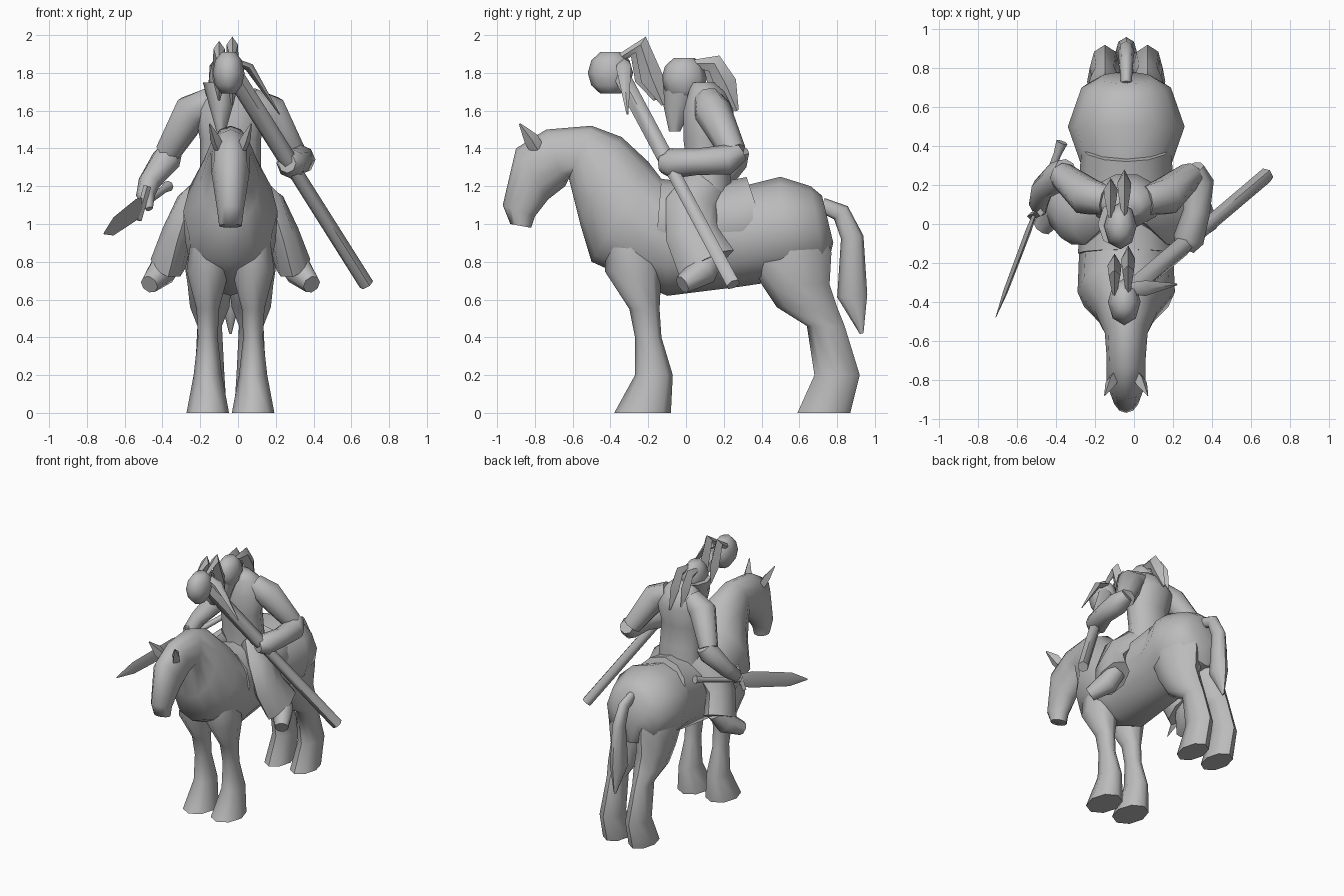
import bpy
import bmesh
from math import sin, cos, tau, radians, sqrt
from mathutils import Vector

default = bpy.data.objects.get("Cube")
if default:
    bpy.data.objects.remove(default, do_unlink=True)

# Centre line shared by horse and rider
MIDDLE = Vector((-.04, 0, 0))
SIDEWAYS = Vector((1, 0, 0))
UPWARD = Vector((0, 0, 1))

grey = bpy.data.materials.new("plain grey")
grey.use_nodes = True
grey.diffuse_color = (.5, .5, .5, 1)
shader = grey.node_tree.nodes["Principled BSDF"]
shader.inputs["Base Color"].default_value = grey.diffuse_color


def oval(centre, across, other, sides):
    """Closed ring of points spanned by two half axes."""
    ring = []
    for step in range(sides):
        angle = tau * step / sides
        ring.append(MIDDLE + centre + across * cos(angle) + other * sin(angle))
    return ring


def skin(name, rings):
    """Bridge rings of points into one closed, smoothly shaded object."""
    bm = bmesh.new()
    loops = [[bm.verts.new(point) for point in ring] for ring in rings]
    for lower, upper in zip(loops, loops[1:]):
        for step in range(len(lower)):
            following = (step + 1) % len(lower)
            bm.faces.new((lower[step], lower[following], upper[following], upper[step]))
    bm.faces.new(loops[0])
    bm.faces.new(loops[-1])
    bmesh.ops.recalc_face_normals(bm, faces=bm.faces)
    mesh = bpy.data.meshes.new(name)
    bm.to_mesh(mesh)
    bm.free()
    mesh.materials.append(grey)
    part = bpy.data.objects.new(name, mesh)
    bpy.context.collection.objects.link(part)
    bpy.ops.object.select_all(action="DESELECT")
    part.select_set(True)
    bpy.context.view_layer.objects.active = part
    bpy.ops.object.shade_smooth_by_angle(angle=radians(60))


def tube(name, path, sides=8, flat=1, side=1, level=False):
    """Tube through points of x, y, z and radius, with x measured from the centre line.

    flat scales the sideways thickness, side mirrors it, level keeps rings horizontal.
    """
    points = [Vector((side * x, y, z)) for x, y, z, radius in path]
    rings = []
    for index, point in enumerate(points):
        before = points[max(index - 1, 0)]
        after = points[min(index + 1, len(points) - 1)]
        along = UPWARD if level else (after - before).normalized()
        across = (SIDEWAYS - along * along.dot(SIDEWAYS)).normalized()
        other = along.cross(across)
        radius = path[index][-1]
        rings.append(oval(point, across * radius * flat, other * radius, sides))
    skin(name, rings)


def rod(name, start, end, stations, **options):
    """Straight tube given by its ends and pairs of fraction and radius."""
    start, end = Vector(start), Vector(end)
    path = [(*start.lerp(end, fraction), radius) for fraction, radius in stations]
    tube(name, path, **options)


def crested_helmet(name, x, y, z, rise):
    """Rounded helmet with two plumes trailing behind it, lifted by rise."""
    dome = []
    for height in (-1, -.6, 0, .6, 1):
        dome.append((x, y, z + height * .11, .12 * sqrt(1 - .8 * height ** 2)))
    tube(name, dome, flat=.7, level=True)
    crest = ((.05, .08, .02), (.16, .08 + rise, .05), (.22, -.03, .06), (.28, -.17, .01))
    for label, sway, length in (("long", .02, 1), ("short", -.05, .85)):
        plume = []
        for back, lift, radius in crest:
            plume.append((x + sway, y + back * length, z + lift * length, radius))
        tube(name + "_plume_" + label, plume, sides=4, flat=.6)


# Horse trunk, neck and head: upper edge y, z; lower edge y, z; half width
horse_sections = [
    (.72, 1.15, .78, .9, .14),
    (.66, 1.2, .74, .74, .23),
    (.5, 1.25, .5, .7, .3),
    (.3, 1.2, .3, .67, .23),
    (-.1, 1.2, -.1, .62, .24),
    (-.2, 1.33, -.5, .8, .25),
    (-.34, 1.46, -.56, 1, .16),
    (-.5, 1.52, -.62, 1.24, .11),
    (-.74, 1.5, -.64, 1.2, .1),
    (-.9, 1.4, -.73, 1.13, .1),
    (-.97, 1.1, -.8, 1.04, .07),
    (-.93, 1, -.82, .98, .06),
]
body_rings = []
for top_y, top_z, low_y, low_z, half_width in horse_sections:
    upper, lower = Vector((0, top_y, top_z)), Vector((0, low_y, low_z))
    body_rings.append(oval((upper + lower) / 2, SIDEWAYS * half_width, (upper - lower) / 2, sides=12))
skin("horse_body", body_rings)

# Leg shapes run from the body to the hoof: y, z, radius
front_leg = ((-.3, .92, .12), (-.28, .75, .15), (-.22, .55, .08), (-.2, .4, .07),
             (-.17, .2, .1), (-.23, 0, .15))
hind_leg = ((.55, 1, .17), (.55, .85, .22), (.58, .68, .18), (.64, .56, .16),
            (.74, .46, .1), (.8, .2, .12), (.73, 0, .14))

# Paired parts of horse and rider
for side, label in ((-1, "right_"), (1, "left_")):
    tube(label + "front_leg", [(.12, *section) for section in front_leg],
         flat=.75, side=side, level=True)
    tube(label + "hind_leg", [(.11, *section) for section in hind_leg],
         flat=.65, side=side, level=True)
    tube(label + "ear", [(.06, -.79, 1.4, .04), (.08, -.82, 1.45, .04), (.11, -.88, 1.53, .005)],
         sides=4, flat=.7, side=side)
    tube(label + "trouser", [(.1, .1, 1.2, .12), (.21, .03, 1.1, .14), (.28, .03, .95, .14),
                             (.33, .11, .79, .16)],
         flat=.6, side=side)
    tube(label + "boot", [(.32, .14, .84, .07), (.36, .09, .75, .08), (.43, -.02, .68, .05)],
         side=side)
    tube(label + "sleeve", [(.1, .12, 1.65, .08), (.2, .14, 1.6, .1), (.33, .25, 1.38, .07)],
         side=side)

# Tail
tube("tail", [(0, .72, 1.1, .04), (0, .82, 1.06, .05), (0, .88, .93, .06),
              (0, .88, .62, .08), (0, .93, .42, .01)], flat=.7)

# Saddle cloth wrapped over the back
tube("saddle", [(0, -.15, 1, .24), (0, .1, .98, .23), (0, .3, 1.01, .23), (0, .39, 1.04, .22)],
     sides=12, flat=1.03)

# Rider torso, face guard and helmet
tube("torso", [(0, .12, 1.14, .13), (0, .12, 1.3, .12), (0, .1, 1.45, .12),
               (0, .12, 1.6, .14), (0, .11, 1.7, .1), (0, .09, 1.75, .06)],
     sides=10, flat=1.35, level=True)
tube("face_guard", [(-.05, 0, 1.75, .12), (-.05, -.04, 1.63, .08), (-.05, -.06, 1.49, .03)],
     flat=.8, level=True)
crested_helmet("rider_helmet", -.03, -.01, 1.77, rise=0)

# Right forearm and sword
tube("right_gauntlet", [(.31, .28, 1.4, .06), (.34, .25, 1.34, .08), (.43, .18, 1.22, .06),
                        (.45, .1, 1.15, .05), (.43, .06, 1.08, .02)], side=-1)
pommel, sword_tip = (.33, .42, 1.2), (.67, -.48, .95)
rod("sword_grip", pommel, sword_tip, [(0, .03), (.07, .02), (.4, .02)], side=-1)
rod("sword_guard", (.44, .06, 1.2), (.49, .04, 1.02), [(0, .02), (1, .02)], sides=4, side=-1)
rod("sword_blade", pommel, sword_tip, [(.4, .04), (.5, .06), (.85, .05), (1, .005)],
    sides=4, flat=.25, side=-1)

# Left forearm and staff topped by a second helmet
tube("left_gauntlet", [(.35, .29, 1.38, .05), (.37, .22, 1.34, .08), (.36, .06, 1.33, .07),
                       (.32, -.08, 1.32, .08), (.3, -.13, 1.32, .05)])
rod("staff", (.72, .25, .68), (0, -.36, 1.82), [(0, .04), (.55, .04), (.6, .05), (1, .05)], sides=6)
crested_helmet("staff_helmet", -.01, -.4, 1.8, rise=.07)
tube("staff_ribbon", [(.02, -.33, 1.86, .03), (.1, -.33, 1.83, .04), (.26, -.31, 1.58, .005)],
     sides=4, flat=.6)
